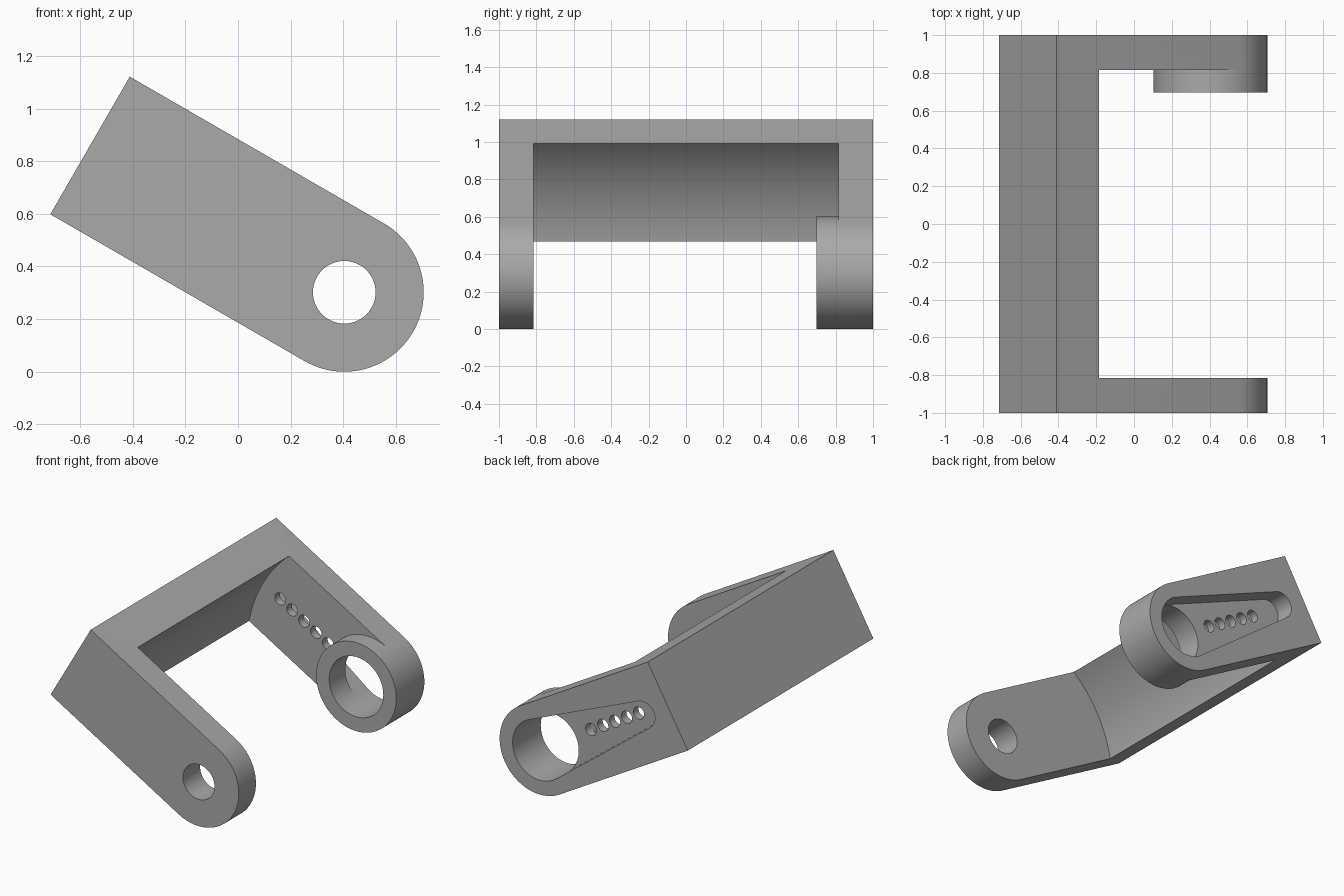
import bpy, bmesh
from math import sin, cos, pi, asin, sqrt, radians
from mathutils import Vector

cube = bpy.data.objects.get("Cube")
if cube:
    bpy.data.objects.remove(cube)

TILT = radians(30)
PIVOT = Vector((0.404, 0, 0.302))
ALONG = Vector((-cos(TILT), 0, sin(TILT)))   # from the pivot toward the bridge
ACROSS = Vector((sin(TILT), 0, cos(TILT)))
RADIUS, LENGTH = 0.302, 1.116
SEGS = 96

grey = bpy.data.materials.new("grey")
grey.use_nodes = True
COLOUR = (0.4, 0.4, 0.4, 1)
grey.diffuse_color = COLOUR
grey.node_tree.nodes["Principled BSDF"].inputs["Base Color"].default_value = COLOUR


def arc(u, r, start, end, steps):
    """Points on an arc about a centre on the arm's axis."""
    return [(u + r * cos(start + (end - start) * i / steps),
             r * sin(start + (end - start) * i / steps)) for i in range(steps + 1)]


def circle(u, r, steps=SEGS):
    return arc(u, r, 0, 2 * pi, steps)[:-1]


def prism(name, outline, y0, y1):
    """Extrude an outline in the arm's tilted plane between two depths."""
    bm = bmesh.new()
    place = lambda p, y: PIVOT + ALONG * p[0] + ACROSS * p[1] + Vector((0, y, 0))
    near = [bm.verts.new(place(p, y0)) for p in outline]
    far = [bm.verts.new(place(p, y1)) for p in outline]
    bm.faces.new(near)
    bm.faces.new(far)
    for i in range(len(outline)):
        j = (i + 1) % len(outline)
        bm.faces.new((near[i], near[j], far[j], far[i]))
    bmesh.ops.recalc_face_normals(bm, faces=bm.faces)
    mesh = bpy.data.meshes.new(name)
    bm.to_mesh(mesh)
    bm.free()
    mesh.materials.append(grey)
    obj = bpy.data.objects.new(name, mesh)
    bpy.context.collection.objects.link(obj)
    return obj


def combine(target, tool, operation="DIFFERENCE"):
    """Apply a boolean and discard the tool."""
    bpy.context.view_layer.objects.active = target
    mod = target.modifiers.new("bool", "BOOLEAN")
    mod.operation, mod.object, mod.solver = operation, tool, "EXACT"
    bpy.ops.object.modifier_apply(modifier=mod.name)
    bpy.data.objects.remove(tool)


# Solid block with a rounded pivot end, hollowed to leave two arms and a bridge
bracket = prism("bracket", arc(0, RADIUS, pi / 2, 3 * pi / 2, SEGS // 2)
                + [(LENGTH, -RADIUS), (LENGTH, RADIUS)], -1, 1)
combine(bracket, prism("gap", circle(0, 0.907, 2 * SEGS), -0.815, 0.815))

# Raised boss on the inside of the back arm
combine(bracket, prism("boss", circle(0, RADIUS), 0.697, 0.9), "UNION")

# Pivot hole in the front arm and wide bore through the back arm
BORE = 0.204
combine(bracket, prism("pivot_hole", circle(0, 0.119), -1.1, -0.7))
combine(bracket, prism("bore", circle(0, BORE), 0.6, 1.1))

# Tapered pocket in the outside of the back arm
TIP_U, TIP_R = 0.9, 0.09
lean = pi / 2 - asin((BORE - TIP_R) / TIP_U)
pocket = arc(0, BORE, lean, 2 * pi - lean, 64) + arc(TIP_U, TIP_R, -lean, lean, 32)
combine(bracket, prism("pocket", pocket, 0.87, 1.1))

# Row of small screw holes through the pocket floor
for i in range(5):
    combine(bracket, prism("screw_hole", circle(0.342 + 0.104 * i, 0.041, 32), 0.75, 1.1))

bpy.ops.object.select_all(action="DESELECT")
bracket.select_set(True)
bpy.context.view_layer.objects.active = bracket
bpy.ops.object.shade_smooth_by_angle(angle=radians(30))
